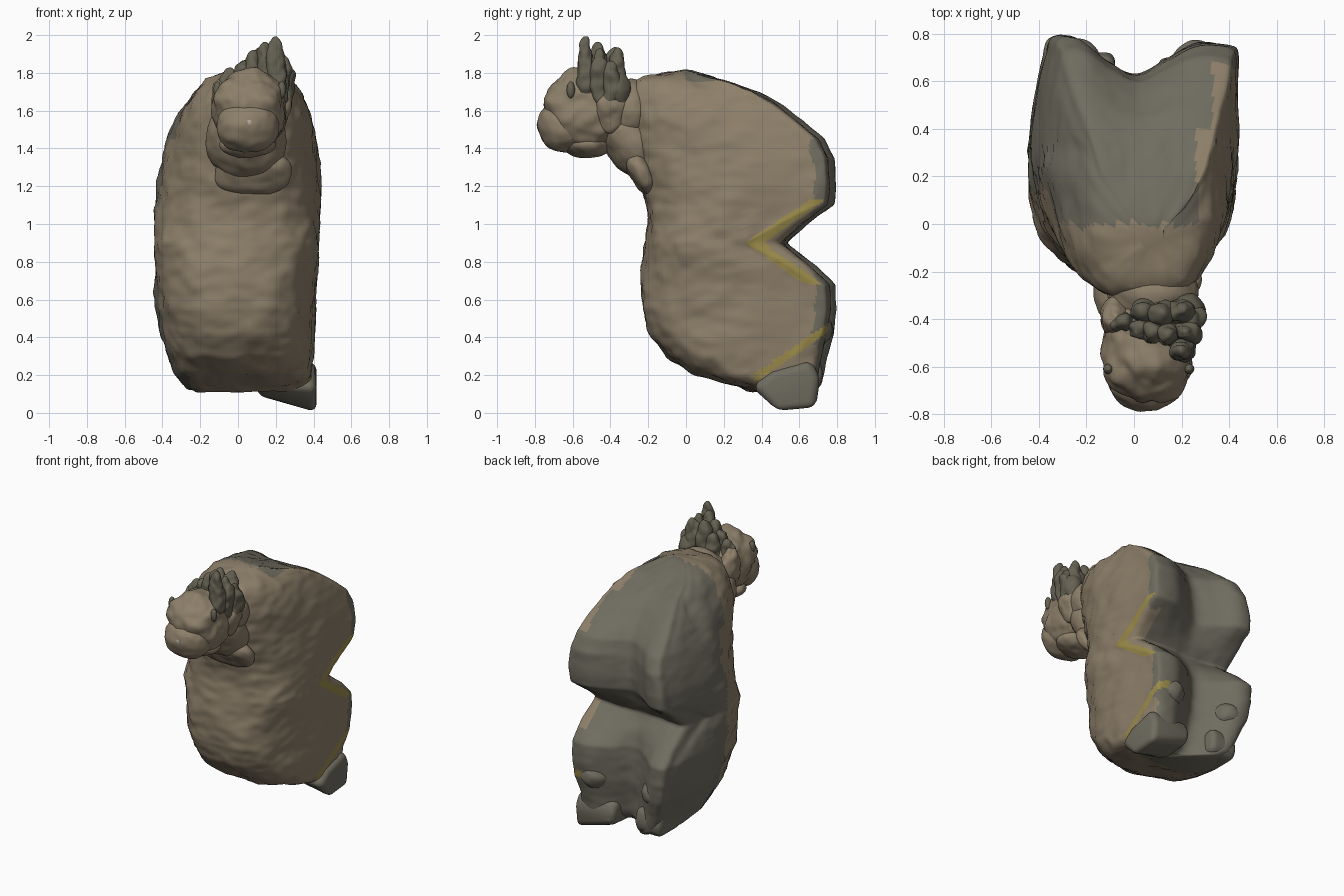
import bpy, bmesh, math
from mathutils import Vector, Euler, noise

if "Cube" in bpy.data.objects:
    bpy.data.objects.remove(bpy.data.objects["Cube"])


def material(name, rgb):
    m = bpy.data.materials.new(name)
    m.diffuse_color = (*rgb, 1)
    m.use_nodes = True
    m.node_tree.nodes["Principled BSDF"].inputs["Base Color"].default_value = m.diffuse_color
    return m


TAN = material("tan_fur", (0.27, 0.215, 0.145))
GREY = material("grey_fur", (0.16, 0.15, 0.115))
YELLOW = material("yellow_crease", (0.33, 0.26, 0.07))
DARK = material("dark_fur", (0.13, 0.12, 0.085))
PALE = material("pale_nose", (0.42, 0.38, 0.32))


def lumpy(p, amount):
    return noise.noise(p * 7) * amount + noise.noise(p * 19) * amount * 0.5


def finish(bm, name, mats):
    bmesh.ops.recalc_face_normals(bm, faces=bm.faces)
    for f in bm.faces:
        f.smooth = True
    me = bpy.data.meshes.new(name)
    bm.to_mesh(me)
    bm.free()
    for m in mats:
        me.materials.append(m)
    ob = bpy.data.objects.new(name, me)
    bpy.context.collection.objects.link(ob)
    return ob


def blob(name, centre, radii, mat, rot=(0, 0, 0), amount=0.012, power=1.0):
    """Lumpy ellipsoid; power below 1 makes it boxier."""
    bm = bmesh.new()
    bmesh.ops.create_icosphere(bm, subdivisions=5 if max(radii) > 0.1 else 3, radius=1)
    r = Euler(rot).to_matrix()
    for v in bm.verts:
        n = v.co.copy()
        q = Vector([math.copysign(abs(c) ** power, c) * s for c, s in zip(n, radii)])
        p = Vector(centre) + r @ q
        v.co = p + (r @ n) * lumpy(p, amount)
    return finish(bm, name, [mat])


def spline(a, b, c, d, t):
    return 0.5 * (2 * b + (c - a) * t + (2 * a - 5 * b + 4 * c - d) * t * t
                  + (3 * b - a - 3 * c + d) * t ** 3)


# Body slices: z, front y, back groove y, back lobe y, left x, right x, side chamfer
SLICES = [
    (0.11, .36, .52, .66, -.22, .36, .04), (0.15, .25, .56, .70, -.30, .385, .05),
    (0.20, .05, .57, .715, -.33, .39, .10), (0.30, -.10, .58, .73, -.37, .395, .12),
    (0.42, -.19, .60, .76, -.41, .405, .04), (0.55, -.235, .60, .775, -.435, .41, .03),
    (0.68, -.24, .60, .77, -.445, .415, .04), (0.78, -.23, .57, .67, -.445, .42, .09),
    (0.90, -.21, .51, .52, -.445, .425, .16), (1.0, -.20, .57, .63, -.445, .43, .10),
    (1.1, -.21, .62, .765, -.44, .435, .04), (1.2, -.23, .63, .775, -.43, .44, .03),
    (1.35, -.26, .62, .765, -.40, .43, .03), (1.45, -.29, .60, .715, -.37, .41, .03),
    (1.55, -.31, .52, .595, -.33, .39, .03), (1.63, -.32, .45, .495, -.29, .36, .03),
    (1.70, -.315, .35, .37, -.235, .33, .02), (1.76, -.27, .20, .20, -.17, .28, .01),
    (1.795, -.19, .08, .07, -.08, .21, 0), (1.812, -.10, -.02, -.02, .03, .12, 0)]


def ring(s, per=6):
    z, yf, yc, yb, xl, xr, c = s
    mid = (xl + xr) / 2
    d = yb - c - yf
    w = (xr - xl) / 2

    def half(sign):
        # The left lobe tapers towards the back, the right one stays square
        rear = ([(.995, .86), (1.0, .97)], .93, .62) if sign > 0 else \
               ([(.93, .84), (.86, .97)], .80, .58)
        drop = -0.02 if sign > 0 else 0.015
        pts = [(.45, yf + .03 * d), (.75, yf + .14 * d), (.92, yf + .32 * d),
               (1.0, yf + .56 * d)]
        pts += [(a, yf + k * d) for a, k in rear[0]]
        pts += [(rear[1], yb - c * .12 + drop), (rear[2], yb + drop * .8),
                (.3, yc + (yb - yc) * .45)]
        return [(mid + sign * w * a, b) for a, b in pts]

    pts = [(mid, yf)] + half(1) + [(mid, yc)] + half(-1)[::-1]
    n = len(pts)
    out = []
    for i in range(n):
        q = [Vector((*pts[(i + k) % n], z)) for k in (-1, 0, 1, 2)]
        out += [spline(*q, j / per) for j in range(per)]
    return out


# Body: lofted torso with the deep notch behind and paired rear lobes
levels = []
for a, b in zip(SLICES, SLICES[1:]):
    steps = max(2, round((b[0] - a[0]) / 0.015))
    for k in range(steps):
        levels.append([p + (q - p) * k / steps for p, q in zip(a, b)])
levels.append(SLICES[-1])
bm = bmesh.new()
rows = [[bm.verts.new(p) for p in ring(s)] for s in levels]
n = len(rows[0])
for r0, r1 in zip(rows, rows[1:]):
    for i in range(n):
        bm.faces.new((r0[i], r0[(i + 1) % n], r1[(i + 1) % n], r1[i]))
bm.faces.new(rows[0])
bm.faces.new(rows[-1])
bmesh.ops.smooth_vert(bm, verts=bm.verts, factor=0.5,
                      use_axis_x=True, use_axis_y=True, use_axis_z=True)
bmesh.ops.recalc_face_normals(bm, faces=bm.faces)
bm.normal_update()
shift = []
for v in bm.verts:
    amount = 0.016 if v.co.y < 0.35 else 0.006
    shift.append(v.normal * lumpy(v.co, amount))
for v, s in zip(bm.verts, shift):
    v.co += s
bm.normal_update()
for f in bm.faces:
    c = f.calc_center_median()
    wobble = noise.noise(c * 9) * 0.05
    side = c.x > 0.24
    notch = abs(c.y - (0.36 + abs(c.z - 0.9) * 1.45)) < 0.045 and 0.68 < c.z < 1.13
    ankle = abs(c.z - (0.17 + (c.y - 0.35) * 0.7)) < 0.025 and c.y > 0.36
    if side and (notch or ankle):
        f.material_index = 2
    elif (c.y > 0.68 + wobble or (c.x < 0.33 and c.y > 0.4 + wobble)
          or (c.z > 1.45 and c.y > 0.0 + wobble and c.x < 0.26)
          or (c.x < -0.25 and c.y > 0.15 + wobble)):
        f.material_index = 1
finish(bm, "body", [TAN, GREY, YELLOW])


def foot(name, outline, x0, x1, lift):
    """Side outline swept across x, with the sole raised towards the middle."""
    bm = bmesh.new()
    sides = []
    for x, up in ((x0, lift[0]), (x1, lift[1])):
        sides.append([bm.verts.new((x, y, z + up * (z < 0.1))) for y, z in outline])
    m = len(outline)
    for i in range(m):
        j = (i + 1) % m
        bm.faces.new((sides[0][i], sides[0][j], sides[1][j], sides[1][i]))
    bm.faces.new(sides[0])
    bm.faces.new(sides[1])
    ob = finish(bm, name, [GREY])
    bev = ob.modifiers.new("rounding", "BEVEL")
    bev.width = 0.045
    bev.segments = 5
    return ob


# Feet: right one reaches the ground, left one hangs higher
foot("right_foot", [(.35, .14), (.48, .0), (.69, .02), (.71, .19), (.66, .28), (.45, .22)],
     0.10, 0.415, (0.09, 0.0))
foot("left_foot", [(.38, .16), (.5, .05), (.7, .05), (.73, .2), (.7, .31), (.45, .25)],
     -0.29, -0.08, (0.07, 0.07))
# Knuckle bumps on the lower rear lobes
for name, x in (("left_knuckle", -0.24), ("right_knuckle", 0.26)):
    blob(name, (x, 0.65, 0.44), (0.11, 0.125, 0.10), GREY, amount=0.01)

# Neck and collar
blob("neck", (0.04, -0.29, 1.45), (0.215, 0.15, 0.24), TAN, rot=(0.55, 0, 0))
blob("neck_back", (0.08, -0.29, 1.60), (0.19, 0.14, 0.17), TAN)
blob("collar", (0.08, -0.235, 1.27), (0.20, 0.06, 0.12), TAN, rot=(0.5, 0, 0), power=0.75)

# Head, muzzle, eyes and nose
blob("head", (0.06, -0.53, 1.61), (0.195, 0.21, 0.215), TAN, amount=0.025, power=0.87)
blob("muzzle", (0.05, -0.64, 1.52), (0.165, 0.14, 0.135), TAN, rot=(0.35, 0, 0), power=0.85)
blob("chin", (0.05, -0.52, 1.42), (0.15, 0.13, 0.07), TAN)
blob("nose", (0.06, -0.768, 1.535), (0.03, 0.02, 0.028), PALE, amount=0)
for name, x in (("left_eye", -0.108), ("right_eye", 0.232)):
    blob(name, (x, -0.61, 1.71), (0.022, 0.022, 0.045), DARK, amount=0)

# Slanted crest of tufts, tallest over the right ear: x, y, tip z
TUFTS = [(0.20, -0.53, 2.0), (0.15, -0.47, 1.965), (0.22, -0.46, 1.95), (0.20, -0.37, 1.945),
         (0.08, -0.46, 1.91), (0.12, -0.38, 1.93), (0.02, -0.45, 1.87), (0.23, -0.40, 1.87),
         (-0.05, -0.42, 1.83), (0.04, -0.37, 1.85), (0.22, -0.36, 1.82)]
for i, (x, y, top) in enumerate(TUFTS):
    h = (top - 1.62) / 2
    blob(f"crest_tuft_{i + 1}", (x, y, top - h), (0.06, 0.055, h), DARK, amount=0.03, power=0.9)
# Cheek lumps beside the crest
for name, x in (("left_ear_lump", -0.08), ("right_ear_lump", 0.215)):
    blob(name, (x, -0.40, 1.64), (0.06, 0.09, 0.15), TAN, amount=0.025)
